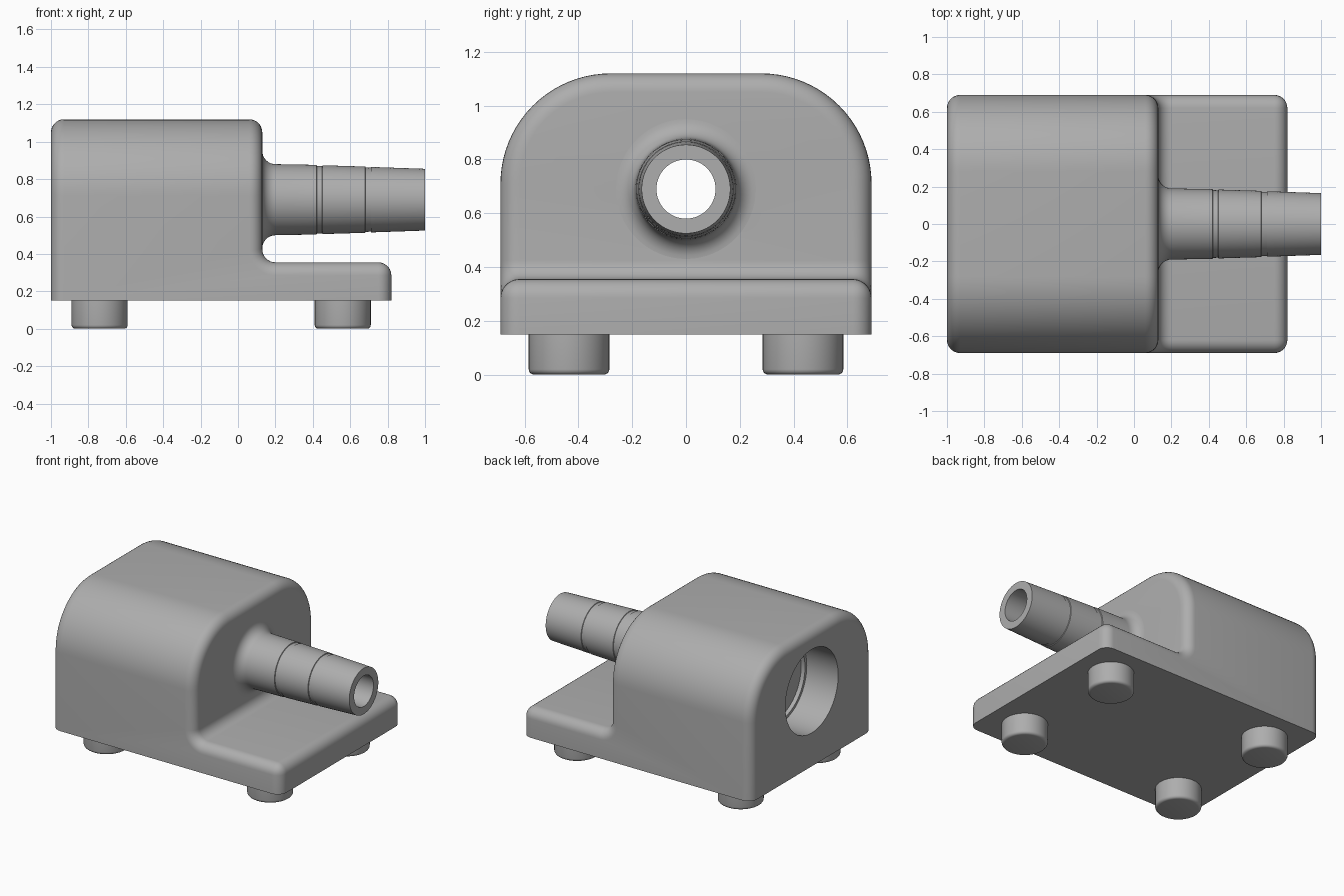
import bpy, bmesh, math
from math import cos, sin, pi

if "Cube" in bpy.data.objects:
    bpy.data.objects.remove(bpy.data.objects["Cube"], do_unlink=True)

GREY = (0.42, 0.42, 0.42, 1)
grey = bpy.data.materials.new("plain grey")
grey.use_nodes = True
grey.diffuse_color = GREY
grey.node_tree.nodes["Principled BSDF"].inputs["Base Color"].default_value = GREY

AXIS_Z = 0.69       # height of spout and socket
FLOOR = 0.15        # underside of the body
HALF = 0.69         # half depth
ROUND = 0.07        # edge rounding
BORE = 0.11


def finish(bm, name):
    bmesh.ops.recalc_face_normals(bm, faces=bm.faces)
    mesh = bpy.data.meshes.new(name)
    bm.to_mesh(mesh)
    bm.free()
    mesh.materials.append(grey)
    obj = bpy.data.objects.new(name, mesh)
    bpy.context.collection.objects.link(obj)
    return obj


def smooth(obj):
    bpy.ops.object.select_all(action="DESELECT")
    obj.select_set(True)
    bpy.context.view_layer.objects.active = obj
    bpy.ops.object.shade_smooth_by_angle(angle=math.radians(32))


def lathe(name, profile, place, steps=64, closed=False):
    """Spin (distance, radius) points; place maps distance, u, v to a position."""
    bm = bmesh.new()
    rings = []
    for d, r in profile:
        rings.append([bm.verts.new(place(d, r * cos(2 * pi * i / steps), r * sin(2 * pi * i / steps)))
                      for i in range(steps)])
    for a, b in zip(rings, rings[1:]):
        for i in range(steps):
            j = (i + 1) % steps
            bm.faces.new((a[i], a[j], b[j], b[i]))
    if closed:
        bm.faces.new(rings[0])
        bm.faces.new(rings[-1])
    return finish(bm, name)


def along_x(d, u, v):
    return (d, u, AXIS_Z + v)


# Body: stepped block with a filleted inner corner and a rounded roof
bm = bmesh.new()
outline = [(-1, FLOOR), (0.82, FLOOR), (0.82, 0.355), (0.13, 0.355), (0.13, 1.12), (-1, 1.12)]
side = bm.faces.new([bm.verts.new((x, -HALF, z)) for x, z in outline])
ext = bmesh.ops.extrude_face_region(bm, geom=[side])
moved = [v for v in ext["geom"] if isinstance(v, bmesh.types.BMVert)]
bmesh.ops.translate(bm, verts=moved, vec=(0, 2 * HALF, 0))
bmesh.ops.recalc_face_normals(bm, faces=bm.faces)


def bevel(test, offset, segments):
    bm.edges.ensure_lookup_table()
    edges = [e for e in bm.edges if test(e)]
    bmesh.ops.bevel(bm, geom=edges, offset=offset, segments=segments, profile=0.5,
                    affect="EDGES", clamp_overlap=False)
    bm.normal_update()


def inner_corner(e):
    return all(abs(v.co.x - 0.13) < 1e-4 and abs(v.co.z - 0.355) < 1e-4 for v in e.verts)


def roof_side(e):
    return all(v.co.z > 1.11 and abs(v.co.y) > HALF - 0.01 for v in e.verts) and \
        abs(e.verts[0].co.x - e.verts[1].co.x) > 0.5


def sharp_upper(e):
    on_floor = all(v.co.z < FLOOR + 1e-4 for v in e.verts)
    return not on_floor and e.calc_face_angle(0) > 1.0


bevel(inner_corner, ROUND, 8)
bevel(roof_side, 0.41, 20)
bevel(sharp_upper, ROUND, 7)
body = finish(bm, "body")

# Socket in the end wall, leading to the bore
cutter = lathe("socket_cutter",
               [(-1.1, 0.3), (-0.75, 0.3), (-0.75, 0.28), (-0.72, 0.28), (-0.72, BORE), (0.3, BORE)],
               along_x, closed=True)
cut = body.modifiers.new("socket", "BOOLEAN")
cut.operation = "DIFFERENCE"
cut.solver = "EXACT"
cut.object = cutter
bpy.ops.object.select_all(action="DESELECT")
bpy.context.view_layer.objects.active = body
body.select_set(True)
bpy.ops.object.modifier_apply(modifier=cut.name)
bpy.data.objects.remove(cutter, do_unlink=True)
smooth(body)

# Tapered spout with a flared root and two small steps
flare = [(0.2 - ROUND * cos(a), 0.26 - ROUND * sin(a)) for a in [pi / 2 * i / 8 for i in range(9)]]
spout = lathe("spout", flare + [(0.42, 0.186), (0.422, 0.181), (0.45, 0.18), (0.452, 0.184),
                                (0.68, 0.177), (0.682, 0.172), (0.71, 0.171), (0.712, 0.175),
                                (1, 0.165), (1, BORE), (0.13, BORE)], along_x)
smooth(spout)

# Four round feet with softened lower rims
rim = [(0.02 - 0.02 * sin(a), 0.13 + 0.02 * cos(a)) for a in [pi / 2 * i / 4 for i in range(5)]]
for end, x in (("rear", -0.74), ("spout", 0.56)):
    for where, y in (("front", -0.435), ("back", 0.435)):
        foot = lathe(f"foot_{end}_{where}", [(FLOOR, 0.15)] + rim,
                     lambda d, u, v: (x + u, y + v, d), steps=48, closed=True)
        smooth(foot)
